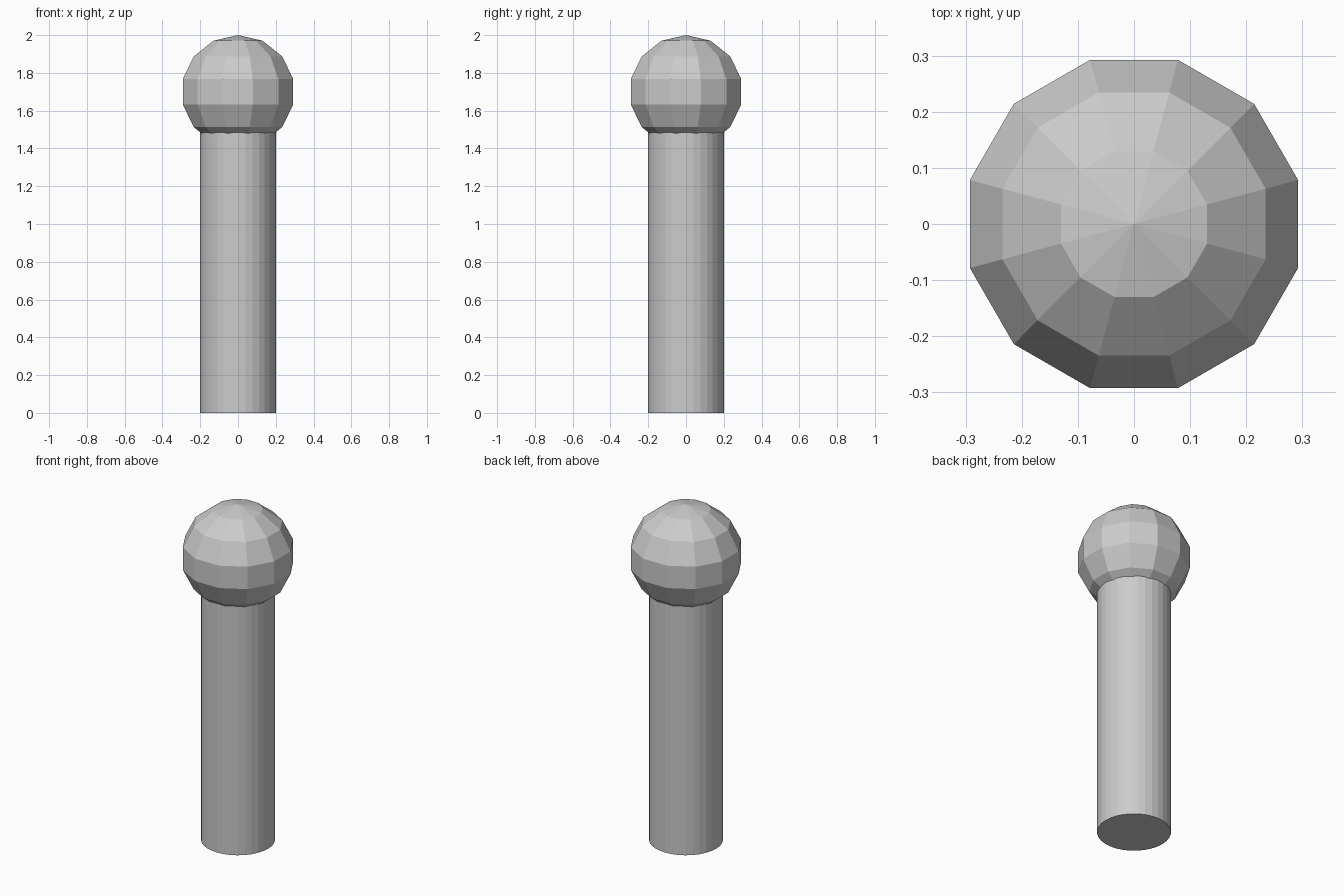
import bpy
import math

if "Cube" in bpy.data.objects:
    bpy.data.objects.remove(bpy.data.objects["Cube"])

# Round post, standing on the ground
bpy.ops.mesh.primitive_cylinder_add(vertices=32, radius=0.2, depth=1.5, location=(0, 0, 0.75))
bpy.context.object.name = "post"

# Faceted ball cap: 12 sides, flat sides facing the axes, slightly wider than tall
bpy.ops.mesh.primitive_uv_sphere_add(segments=12, ring_count=7, radius=0.3,
                                     location=(0, 0, 1.7),
                                     rotation=(0, 0, math.radians(15)))
ball = bpy.context.object
ball.name = "ball_cap"
widen = 1 / math.cos(math.radians(15))
ball.scale = (widen, widen, 1)
bpy.ops.object.transform_apply(location=False, rotation=True, scale=True)
